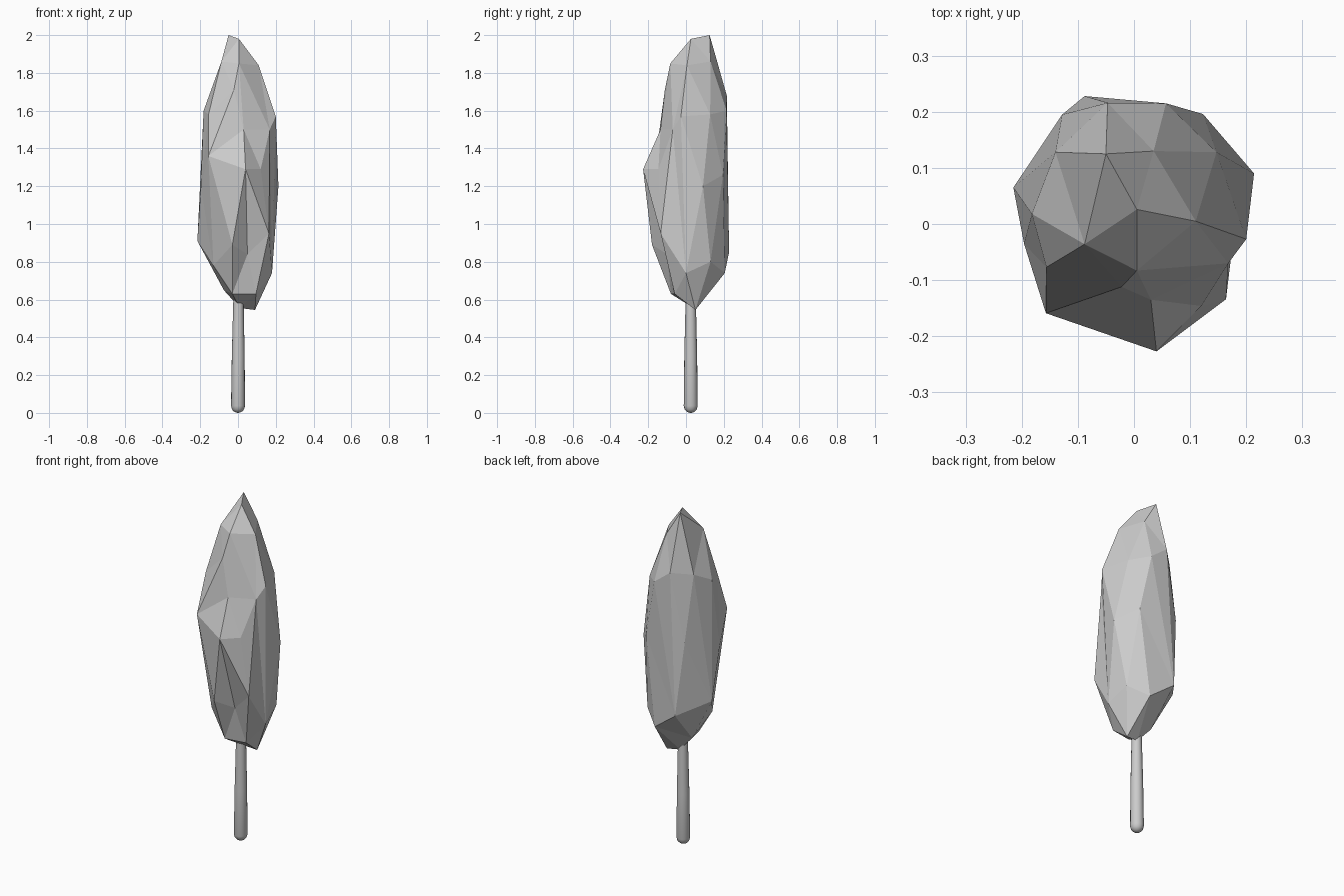
import bpy, bmesh, math
from mathutils import Vector

if "Cube" in bpy.data.objects:
    bpy.data.objects.remove(bpy.data.objects["Cube"])


def finish(bm, name):
    bmesh.ops.recalc_face_normals(bm, faces=bm.faces)
    me = bpy.data.meshes.new(name)
    bm.to_mesh(me)
    bm.free()
    ob = bpy.data.objects.new(name, me)
    bpy.context.collection.objects.link(ob)
    return ob


# Foliage: irregular faceted crown, corner points from tip to base
corners = [
    (-.05, .125, 2.0), (.005, .026, 1.98), (.035, .13, 1.86),
    (-.088, -.036, 1.86), (.005, -.083, 1.85), (.11, .005, 1.84),
    (-.022, -.112, 1.71), (-.14, .128, 1.66), (-.047, .216, 1.68),
    (.057, .215, 1.60), (.147, .128, 1.58), (.2, -.027, 1.57),
    (-.182, .018, 1.6), (-.156, -.077, 1.58), (.168, -.07, 1.5),
    (.03, -.135, 1.5), (-.157, -.159, 1.36), (.04, -.227, 1.29),
    (.12, -.146, 1.29), (.214, .09, 1.2), (.123, .196, 1.26),
    (-.128, .195, 1.28), (-.196, -.035, 1.2), (.164, -.134, .95),
    (-.03, -.18, .89), (-.215, .065, .91), (-.088, .228, .85),
    (.06, .205, .74), (.18, .0, .74), (.05, -.1, .84),
    (-.13, -.06, .78), (.16, .13, .8), (-.03, -.08, .63),
    (.095, -.06, .63), (-.075, .05, .65), (.09, .05, .545), (.01, .04, .555),
]
# Connect the corners by their directions, so hollows in the crown survive
bm = bmesh.new()
centre = Vector((0, .02, 1.25))
home = {}
for c in corners:
    d = Vector(c) - centre
    v = bm.verts.new(Vector((d.x / .2, d.y / .2, d.z / .74)).normalized())
    home[v] = Vector(c)
bmesh.ops.convex_hull(bm, input=list(bm.verts))
for v in bm.verts:
    v.co = home[v]
finish(bm, "foliage")

# Trunk: tapered round stem with a domed foot
r = .037
profile = [(r * math.sin(a), r - r * math.cos(a))
           for a in (math.radians(t) for t in (15, 35, 60, 90))]
profile += [(.034, .3), (.026, .65)]
sides = 16
bm = bmesh.new()
rings = []
for rad, z in profile:
    rings.append([bm.verts.new((rad * math.cos(2 * math.pi * i / sides) + .004 * z,
                                rad * math.sin(2 * math.pi * i / sides) + .025, z))
                  for i in range(sides)])
for a, b in zip(rings, rings[1:]):
    for i in range(sides):
        j = (i + 1) % sides
        bm.faces.new((a[i], a[j], b[j], b[i]))
foot = bm.verts.new((0, .025, 0))
for i in range(sides):
    bm.faces.new((foot, rings[0][(i + 1) % sides], rings[0][i]))
bm.faces.new(rings[-1])
trunk = finish(bm, "trunk")
for p in trunk.data.polygons:
    p.use_smooth = len(p.vertices) < 5
